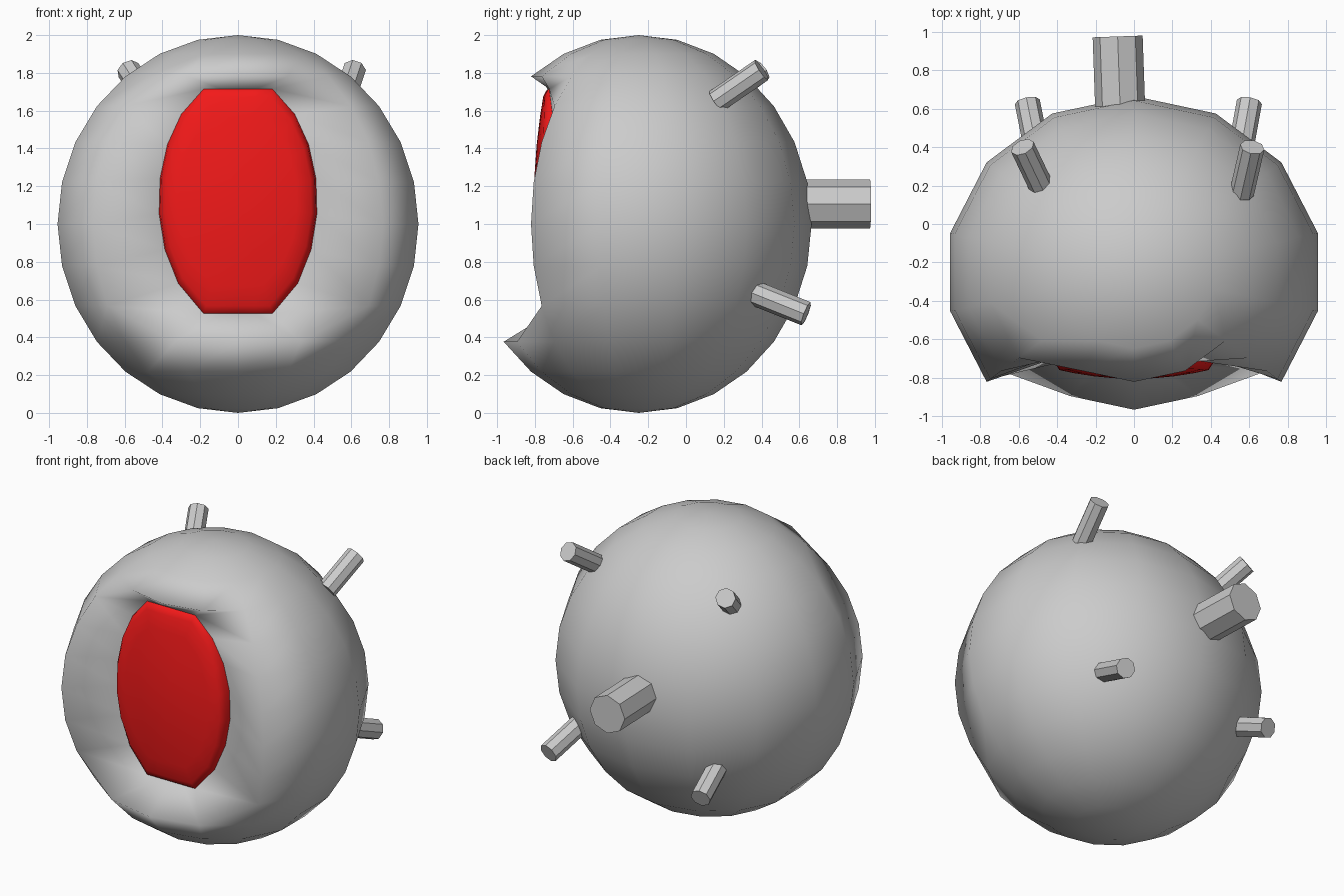
import bpy, bmesh, math
from mathutils import Vector

if "Cube" in bpy.data.objects:
    bpy.data.objects.remove(bpy.data.objects["Cube"])

STEP = math.pi / 7 / 2          # latitude step (14 rings)
CY, RX, RY = -0.25, 0.98, 0.915  # body centre and radii


def add_object(name, bm, smooth=True):
    bmesh.ops.recalc_face_normals(bm, faces=bm.faces)
    for f in bm.faces:
        f.smooth = smooth
    me = bpy.data.meshes.new(name)
    bm.to_mesh(me)
    bm.free()
    ob = bpy.data.objects.new(name, me)
    bpy.context.collection.objects.link(ob)
    return ob


def shell_point(i, j):
    """Body point: latitude row i (-7..7), longitude column j (0 = front)."""
    lat, lon = i * STEP, -math.pi / 2 + j * 2 * STEP
    return (RX * math.cos(lat) * math.cos(lon),
            CY + RY * math.cos(lat) * math.sin(lon), 1 + math.sin(lat))


# Opening in grid steps, walked round: bottom, right side, top, left side
LO, HI = -3, 4
loop = [(LO, j) for j in range(-2, 2)] + [(i, 2) for i in range(LO, HI)]
loop += [(HI, j) for j in range(2, -2, -1)] + [(i, -2) for i in range(HI, LO, -1)]


def eye_outline(i, j):
    """Point of the eye outline that belongs to rim point (i, j)."""
    z = 0.525 + (i - LO) / (HI - LO) * 1.19
    # space rows like the body latitudes
    a, b = math.sin(LO * STEP), math.sin(HI * STEP)
    z = 0.525 + (math.sin(i * STEP) - a) / (b - a) * 1.19
    d = z - 1.12
    x = 0.42 * math.sqrt(max(0, 1 - (d / 0.66) ** 2))
    y = -0.68 - 0.045 * (d / 0.6) ** 2
    return Vector((x * j / 2, y, z))


# Body shell with the front faces left out
bm = bmesh.new()
south, north = bm.verts.new((0, CY, 0)), bm.verts.new((0, CY, 2))
grid = {(i, j): bm.verts.new(shell_point(i, j)) for i in range(-6, 7) for j in range(-7, 7)}
V = lambda i, j: grid[i, (j + 7) % 14 - 7]
for j in range(-7, 7):
    bm.faces.new((south, V(-6, j + 1), V(-6, j)))
    bm.faces.new((north, V(6, j), V(6, j + 1)))
    for i in range(-6, 6):
        if not (LO <= i < HI and -2 <= j < 2):
            bm.faces.new((V(i, j), V(i, j + 1), V(i + 1, j + 1), V(i + 1, j)))

# Corner fillers of the opening (the upper right corner stays open)
filled = {(LO, -2), (LO, 2), (HI, -2)}
for i, j in filled:
    si, sj = (1 if i == LO else -1), (1 if j < 0 else -1)
    bm.faces.new((V(i, j), V(i, j + sj), V(i + si, j)))

# Socket walls from the rim in to the eye outline
inner = [bm.verts.new(eye_outline(*p)) for p in loop]
n = len(loop)
for k in range(n):
    a, b, m = loop[k], loop[(k + 1) % n], (k + 1) % n
    if a in filled:
        prev = loop[k - 1]
        bm.faces.new((V(*prev), inner[k], inner[k - 1]))
        bm.faces.new((V(*prev), V(*b), inner[k]))
        bm.faces.new((V(*b), inner[m], inner[k]))
    elif b not in filled:
        bm.faces.new((V(*a), V(*b), inner[m], inner[k]))
add_object("body_shell", bm)

# Bulging red eye: shrinking rings of the outline
bm = bmesh.new()
rings = []
for s in (1.0, 0.985, 0.93, 0.75, 0.5, 0.25):
    ring = []
    for p in loop:
        o = eye_outline(*p)
        x, d = o.x * s, (o.z - 1.12) * s
        y = -0.805 + 0.3 * x * x + 0.16 * d * d
        if s == 1.0:
            y = o.y
        elif s > 0.95:
            y = 0.4 * o.y + 0.6 * y
        ring.append(bm.verts.new((x, y, 1.12 + d)))
    rings.append(ring)
tip = bm.verts.new((0, -0.805, 1.12))
for r0, r1 in zip(rings, rings[1:]):
    for k in range(n):
        m = (k + 1) % n
        bm.faces.new((r0[k], r0[m], r1[m], r1[k]))
for k in range(n):
    bm.faces.new((rings[-1][k], rings[-1][(k + 1) % n], tip))
if sum(f.normal.y for f in bm.faces) > 0:
    bmesh.ops.reverse_faces(bm, faces=bm.faces)
eye = add_object("eye", bm)
red = bpy.data.materials.new("red")
red.diffuse_color = (0.9, 0.01, 0.01, 1)
red.use_nodes = True
red.node_tree.nodes["Principled BSDF"].inputs["Base Color"].default_value = red.diffuse_color
eye.data.materials.append(red)


# Eight-sided pegs on the back
def peg(name, start, end, radius):
    a, b = Vector(start), Vector(end)
    bm = bmesh.new()
    bmesh.ops.create_cone(bm, cap_ends=True, segments=8, radius1=radius,
                          radius2=radius, depth=(b - a).length)
    ob = add_object(name, bm, smooth=False)
    ob.location = (a + b) / 2
    ob.rotation_euler = (b - a).to_track_quat('Z', 'Y').to_euler()


peg("rear_peg", (-0.07, 0.55, 1.105), (-0.085, 0.975, 1.105), 0.13)
peg("upper_right_peg", (0.56, 0.16, 1.65), (0.615, 0.40, 1.815), 0.064)
peg("upper_left_peg", (-0.475, 0.18, 1.65), (-0.58, 0.40, 1.815), 0.064)
peg("lower_right_peg", (0.55, 0.36, 0.635), (0.60, 0.635, 0.525), 0.066)
peg("lower_left_peg", (-0.50, 0.36, 0.635), (-0.555, 0.635, 0.525), 0.066)
